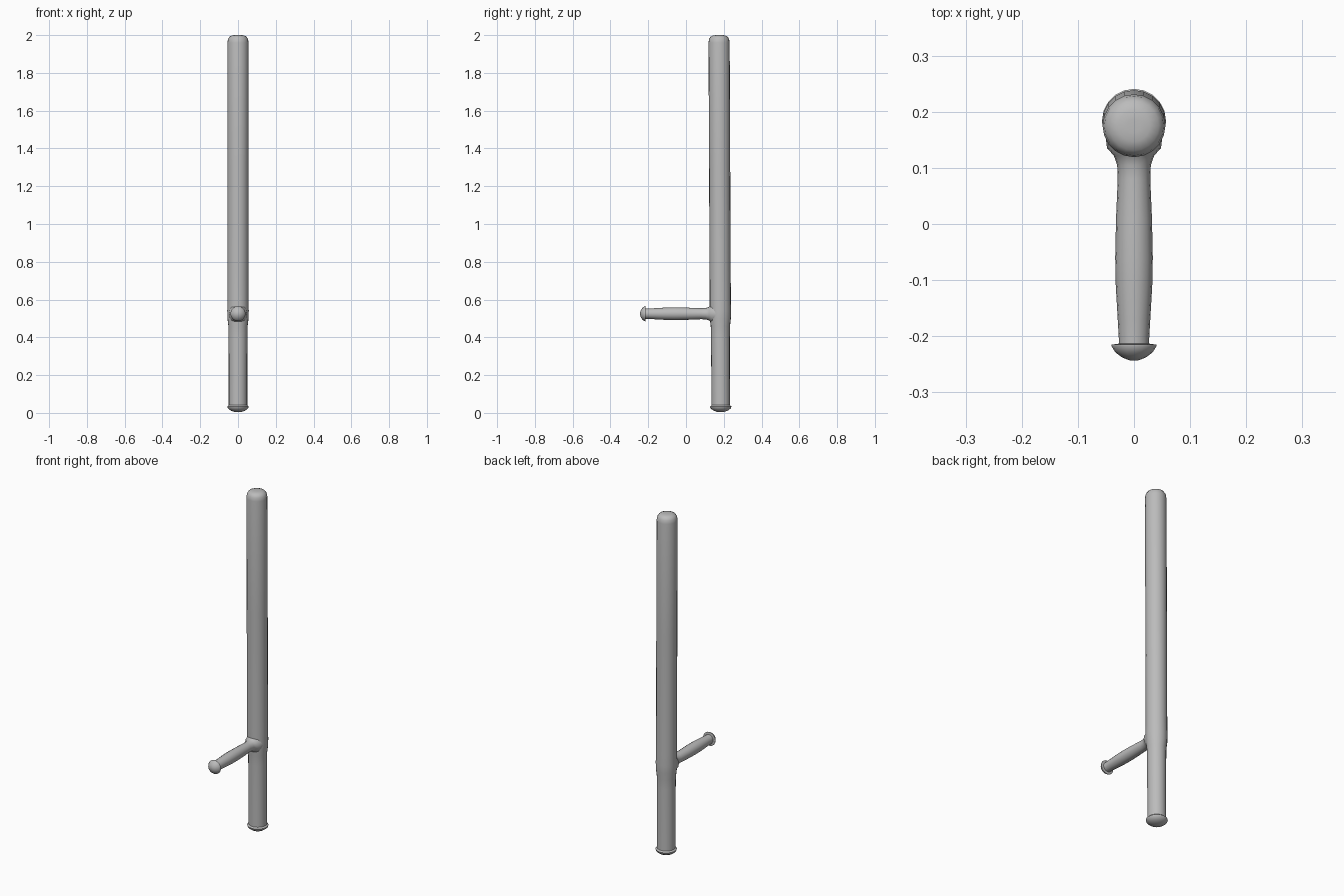
import bpy
import bmesh
import math
from mathutils import Matrix, Vector

if "Cube" in bpy.data.objects:
    bpy.data.objects.remove(bpy.data.objects["Cube"], do_unlink=True)

grey = bpy.data.materials.new("matte grey")
grey.use_nodes = True
color = (0.5, 0.5, 0.5, 1)
grey.diffuse_color = color
grey.node_tree.nodes["Principled BSDF"].inputs["Base Color"].default_value = color


def lathe(name, profile, start, end, segments=16):
    """Sweep (radius, distance) rings along the line from start to end."""
    start, end = Vector(start), Vector(end)
    axis = (end - start).normalized()
    turn = Vector((0, 0, 1)).rotation_difference(axis).to_matrix().to_4x4()
    place = Matrix.Translation(start) @ turn
    bm = bmesh.new()
    rings = []
    for radius, along in profile:
        ring = []
        for i in range(segments):
            a = math.tau * i / segments
            point = Vector((radius * math.cos(a), radius * math.sin(a), along))
            ring.append(bm.verts.new(place @ point))
        rings.append(ring)
    for low, high in zip(rings, rings[1:]):
        for i in range(segments):
            j = (i + 1) % segments
            bm.faces.new((low[i], low[j], high[j], high[i]))
    bm.faces.new(rings[0][::-1])
    bm.faces.new(rings[-1])
    bmesh.ops.recalc_face_normals(bm, faces=bm.faces[:])
    mesh = bpy.data.meshes.new(name)
    bm.to_mesh(mesh)
    bm.free()
    obj = bpy.data.objects.new(name, mesh)
    bpy.context.collection.objects.link(obj)
    mesh.materials.append(grey)
    bpy.ops.object.select_all(action="DESELECT")
    obj.select_set(True)
    bpy.context.view_layer.objects.active = obj
    bpy.ops.object.shade_smooth_by_angle(angle=math.radians(45))
    return obj


# Shaft, leaning very slightly, with a slimmer grip and flared, domed butt
foot, tip = (0, 0.184, 0), (0, 0.175, 2)
lathe("shaft", [
    (0.018, 0.005), (0.038, 0.012), (0.054, 0.024), (0.057, 0.034),
    (0.049, 0.041), (0.049, 0.2), (0.05, 0.4), (0.051, 0.46),
    (0.056, 0.5), (0.057, 0.54), (0.056, 0.6), (0.056, 1.3),
    (0.056, 1.96), (0.053, 1.98), (0.044, 1.993), (0.028, 1.999), (0.012, 2.0),
], foot, tip, 20)

# Side handle, flared at the joint and swollen in the middle
lathe("side_handle", [
    (0.054, 0.0), (0.048, 0.045), (0.036, 0.058), (0.03, 0.075),
    (0.029, 0.1), (0.032, 0.17), (0.0335, 0.24), (0.0325, 0.29),
    (0.029, 0.35), (0.027, 0.385), (0.027, 0.4),
], (0, 0.18, 0.525), (0, -0.22, 0.525))

# Domed knob at the handle's end
lathe("handle_knob", [
    (0.026, 0.0), (0.04, 0.002), (0.04, 0.005), (0.033, 0.016),
    (0.021, 0.025), (0.008, 0.03),
], (0, -0.213, 0.525), (0, -0.243, 0.525))
